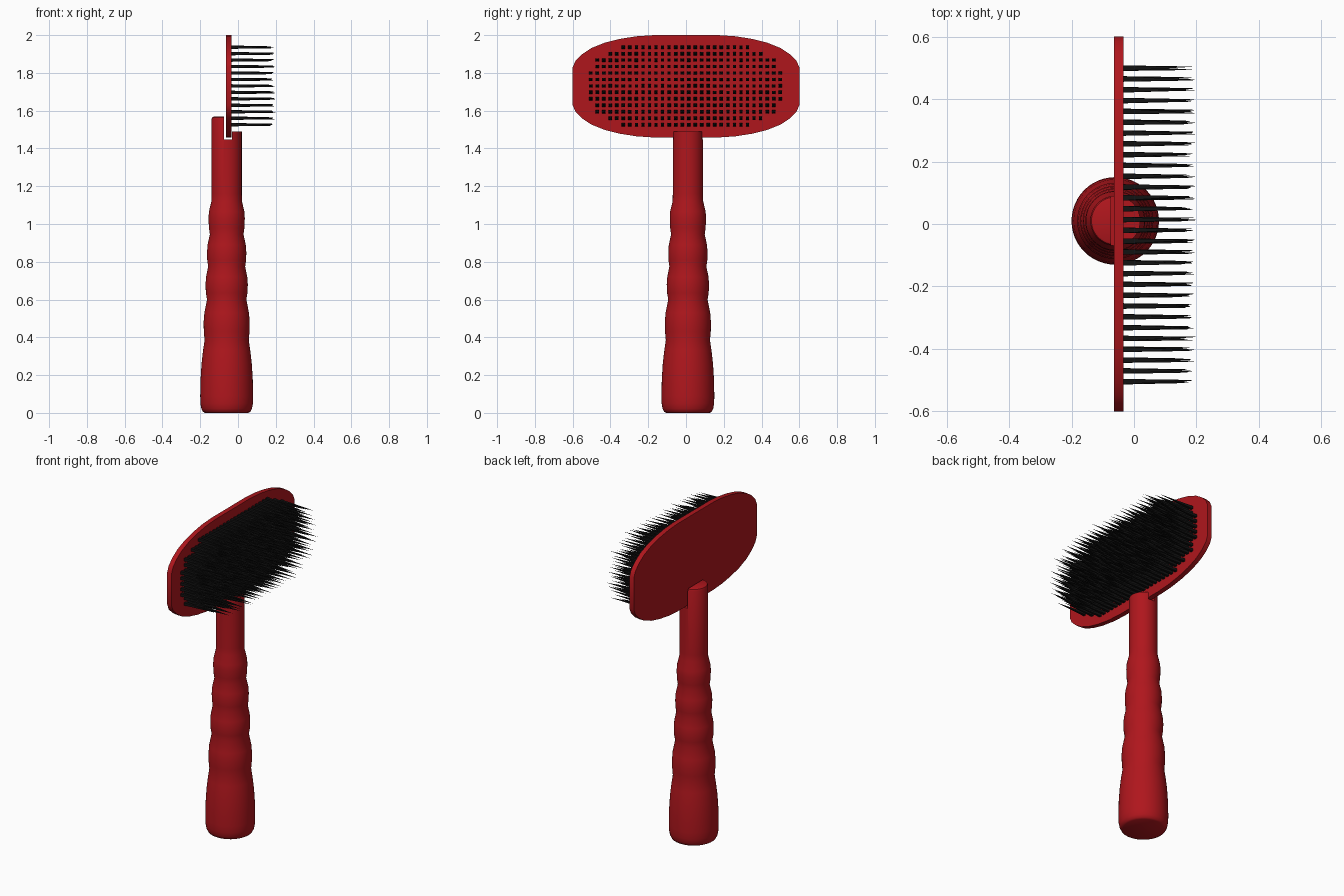
import bpy, bmesh, math, random

if "Cube" in bpy.data.objects:
    bpy.data.objects.remove(bpy.data.objects["Cube"])

random.seed(4)


def material(name, rgb):
    m = bpy.data.materials.new(name)
    m.diffuse_color = (*rgb, 1)
    m.use_nodes = True
    m.node_tree.nodes["Principled BSDF"].inputs["Base Color"].default_value = m.diffuse_color
    return m


RED = material("red_paint", (0.43, 0.008, 0.012))
BLACK = material("black_bristle", (0.006, 0.006, 0.006))


def make_object(name, bm, mat=None):
    bmesh.ops.recalc_face_normals(bm, faces=bm.faces)
    mesh = bpy.data.meshes.new(name)
    bm.to_mesh(mesh)
    bm.free()
    ob = bpy.data.objects.new(name, mesh)
    bpy.context.collection.objects.link(ob)
    if mat:
        mesh.materials.append(mat)
    return ob


def lathe(profile, cx, cy, sides):
    """Closed solid of revolution from (radius, z) points."""
    bm = bmesh.new()
    rings = []
    for r, z in profile:
        rings.append([bm.verts.new((cx + r * math.cos(2 * math.pi * i / sides),
                                    cy + r * math.sin(2 * math.pi * i / sides), z))
                      for i in range(sides)])
    for a, b in zip(rings, rings[1:]):
        for i in range(sides):
            j = (i + 1) % sides
            bm.faces.new((a[i], a[j], b[j], b[i]))
    bm.faces.new(rings[0])
    bm.faces.new(rings[-1])
    return bm


def prism(points, offset):
    """Extrude a planar outline along offset."""
    bm = bmesh.new()
    face = bm.faces.new([bm.verts.new(p) for p in points])
    new = bmesh.ops.extrude_face_region(bm, geom=[face])["geom"]
    bmesh.ops.translate(bm, vec=offset,
                        verts=[v for v in new if isinstance(v, bmesh.types.BMVert)])
    return bm


def smooth(ob):
    bpy.ops.object.select_all(action='DESELECT')
    ob.select_set(True)
    bpy.context.view_layer.objects.active = ob
    bpy.ops.object.shade_smooth_by_angle(angle=math.radians(35))


# Turned handle with finger grips
profile = [(0.115, 0.0), (0.126, 0.006), (0.134, 0.022), (0.139, 0.05),
           (0.14, 0.09), (0.138, 0.18), (0.133, 0.26), (0.125, 0.33), (0.117, 0.385),
           (0.121, 0.43), (0.122, 0.48), (0.118, 0.53), (0.104, 0.60),
           (0.110, 0.635), (0.112, 0.68), (0.109, 0.72), (0.098, 0.775),
           (0.103, 0.81), (0.104, 0.85), (0.101, 0.89), (0.089, 0.945),
           (0.094, 0.98), (0.096, 1.03), (0.094, 1.065), (0.081, 1.12),
           (0.080, 1.16), (0.080, 1.555), (0.076, 1.565), (0.070, 1.568)]
handle = make_object("handle", lathe(profile, -0.06, 0.01, 48), RED)

# Slot and lowered front lip cut into the handle top
step = [(-0.074, 1.447), (-0.033, 1.447), (-0.033, 1.49), (0.1, 1.49),
        (0.1, 1.7), (-0.074, 1.7)]
cutter = make_object("slot_cutter", prism([(x, -0.2, z) for x, z in step], (0, 0.4, 0)))
cutter.hide_render = True
mod = handle.modifiers.new("slot", 'BOOLEAN')
mod.object = cutter
mod.operation = 'DIFFERENCE'
mod.solver = 'EXACT'
bpy.context.view_layer.objects.active = handle
bpy.ops.object.modifier_apply(modifier="slot")
bpy.data.objects.remove(cutter)
smooth(handle)

# Flat brush head, one quarter outline mirrored twice
ZC = 1.729
quarter = [(0.60, 0.10), (0.585, 0.135), (0.55, 0.17), (0.50, 0.203),
           (0.43, 0.231), (0.35, 0.251), (0.26, 0.265), (0.17, 0.271)]
half = quarter + [(-y, z) for y, z in reversed(quarter)]
outline = half + [(y, -z) for y, z in reversed(half)]
head = make_object("brush_head",
                   prism([(-0.064, y, ZC + z) for y, z in outline], (0.03, 0, 0)), RED)
smooth(head)

# Square tapered bristles on a grid inside a rounded boundary
bm = bmesh.new()
W = 0.009
for row in range(13):
    dz = (row - 6) * 0.0342
    for col in range(30):
        dy = (col - 14.5) * 0.0346
        if (abs(dy) / 0.52) ** 2.5 + (abs(dz) / 0.25) ** 2.5 > 1:
            continue
        y, z = dy - 0.003, ZC + 0.002 + dz
        tip = bm.verts.new((random.uniform(0.17, 0.2), y + random.uniform(-0.006, 0.006),
                            z + random.uniform(-0.006, 0.006)))
        base = [bm.verts.new((-0.04, y + a * W, z + b * W))
                for a, b in ((-1, -1), (1, -1), (1, 1), (-1, 1))]
        bm.faces.new(base)
        for i in range(4):
            bm.faces.new((base[i], base[(i + 1) % 4], tip))
make_object("bristles", bm, BLACK)
